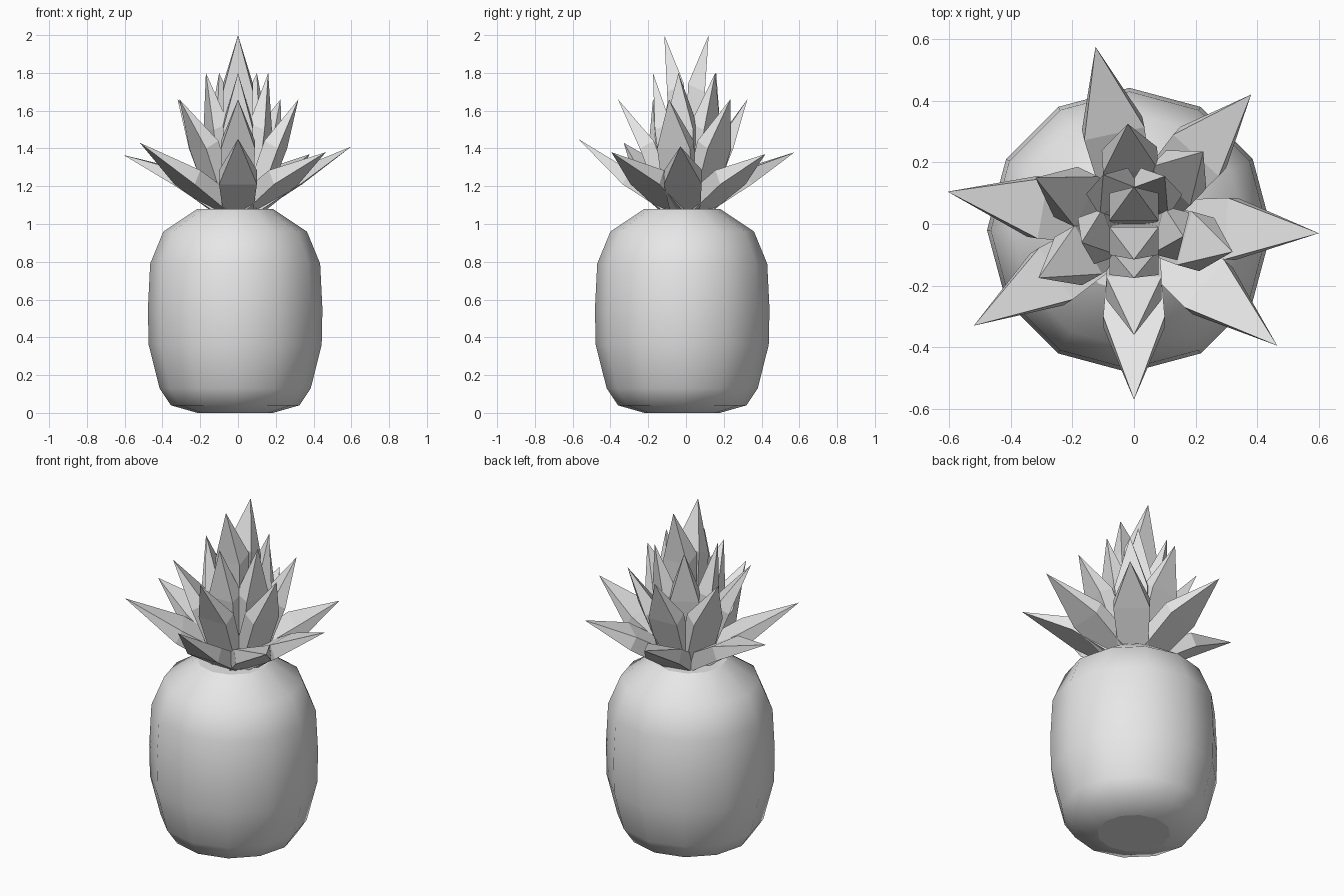
import bpy
import bmesh
from math import cos, sin, tau
from mathutils import Vector

cube = bpy.data.objects.get("Cube")
if cube:
    bpy.data.objects.remove(cube)

grey = bpy.data.materials.new("plain grey")
grey.use_nodes = True
grey.diffuse_color = (0.8, 0.8, 0.8, 1)
grey.node_tree.nodes["Principled BSDF"].inputs["Base Color"].default_value = grey.diffuse_color


def finish(bm, name):
    bmesh.ops.recalc_face_normals(bm, faces=bm.faces)
    mesh = bpy.data.meshes.new(name)
    bm.to_mesh(mesh)
    bm.free()
    mesh.materials.append(grey)
    obj = bpy.data.objects.new(name, mesh)
    bpy.context.collection.objects.link(obj)
    return obj


def skin(bm, lower, upper, smooth=False):
    """Join two closed rings of equal length with quads."""
    n = len(lower)
    for i in range(n):
        j = (i + 1) % n
        bm.faces.new((lower[i], lower[j], upper[j], upper[i])).smooth = smooth


# Fruit body: a twelve-sided turned profile (radius, height) with flat caps
SIDES = 12
profile = [(0.2, 0), (0.34, 0.04), (0.4, 0.13), (0.458, 0.36), (0.462, 0.55),
           (0.45, 0.79), (0.38, 0.96), (0.2, 1.08)]
bm = bmesh.new()
rings = [[bm.verts.new((r * cos(tau * i / SIDES) - 0.015,
                        r * sin(tau * i / SIDES) - 0.02, z))
          for i in range(SIDES)] for r, z in profile]
for a, b in zip(rings, rings[1:]):
    skin(bm, a, b, smooth=True)
bm.faces.new(rings[0])
bm.faces.new(rings[-1])
finish(bm, "fruit_body")


# Leaf: a flat-faced blade with rectangular base and middle, drawn to a point
def leaf(name, tip, sections):
    out = Vector((tip[0], tip[1], 0)).normalized()
    side = Vector((-out.y, out.x, 0))
    bm = bmesh.new()
    loops = []
    for half, outer, inner in sections:
        loops.append([bm.verts.new(out * r + side * s * half + Vector((0, 0, z)))
                      for (r, z), s in ((outer, -1), (outer, 1), (inner, 1), (inner, -1))])
    skin(bm, *loops)
    bm.faces.new(loops[0])
    point = bm.verts.new(tip)
    for i in range(4):
        bm.faces.new((loops[1][i], loops[1][(i + 1) % 4], point))
    finish(bm, name)


# Each tier: sections (half width, outer edge, inner edge) and leaf tips
tiers = {
    "low_leaf": (
        [(0.08, (0.12, 1.07), (0.07, 1.15)), (0.1, (0.335, 1.21), (0.3, 1.285))],
        [(0, -0.57, 1.45), (0.465, -0.395, 1.38), (0.6, -0.03, 1.41), (0.38, 0.42, 1.37),
         (-0.125, 0.575, 1.38), (-0.605, 0.105, 1.365), (-0.52, -0.33, 1.43)]),
    "middle_leaf": (
        [(0.08, (0.12, 1.08), (0.05, 1.11)), (0.09, (0.245, 1.4), (0.17, 1.44))],
        [(0, -0.36, 1.66), (0.32, -0.09, 1.66), (0.225, 0.235, 1.66),
         (-0.02, 0.325, 1.66), (-0.32, 0.15, 1.66), (-0.31, -0.175, 1.66)]),
    "high_leaf": (
        [(0.07, (0.11, 1.08), (0.03, 1.08)), (0.08, (0.165, 1.5), (0.08, 1.53))],
        [(0, -0.175, 1.8), (0.16, -0.04, 1.8), (0.1, 0.155, 1.8),
         (-0.1, 0.16, 1.8), (-0.17, -0.06, 1.8)]),
    "crown_leaf": (
        [(0.06, (0.08, 1.08), (0, 1.08)), (0.08, (0.1, 1.7), (0.01, 1.74))],
        [(0, -0.115, 2), (0, 0.12, 2)]),
}
for tier, (sections, tips) in tiers.items():
    for number, tip in enumerate(tips, 1):
        leaf(f"{tier}_{number}", tip, sections)
